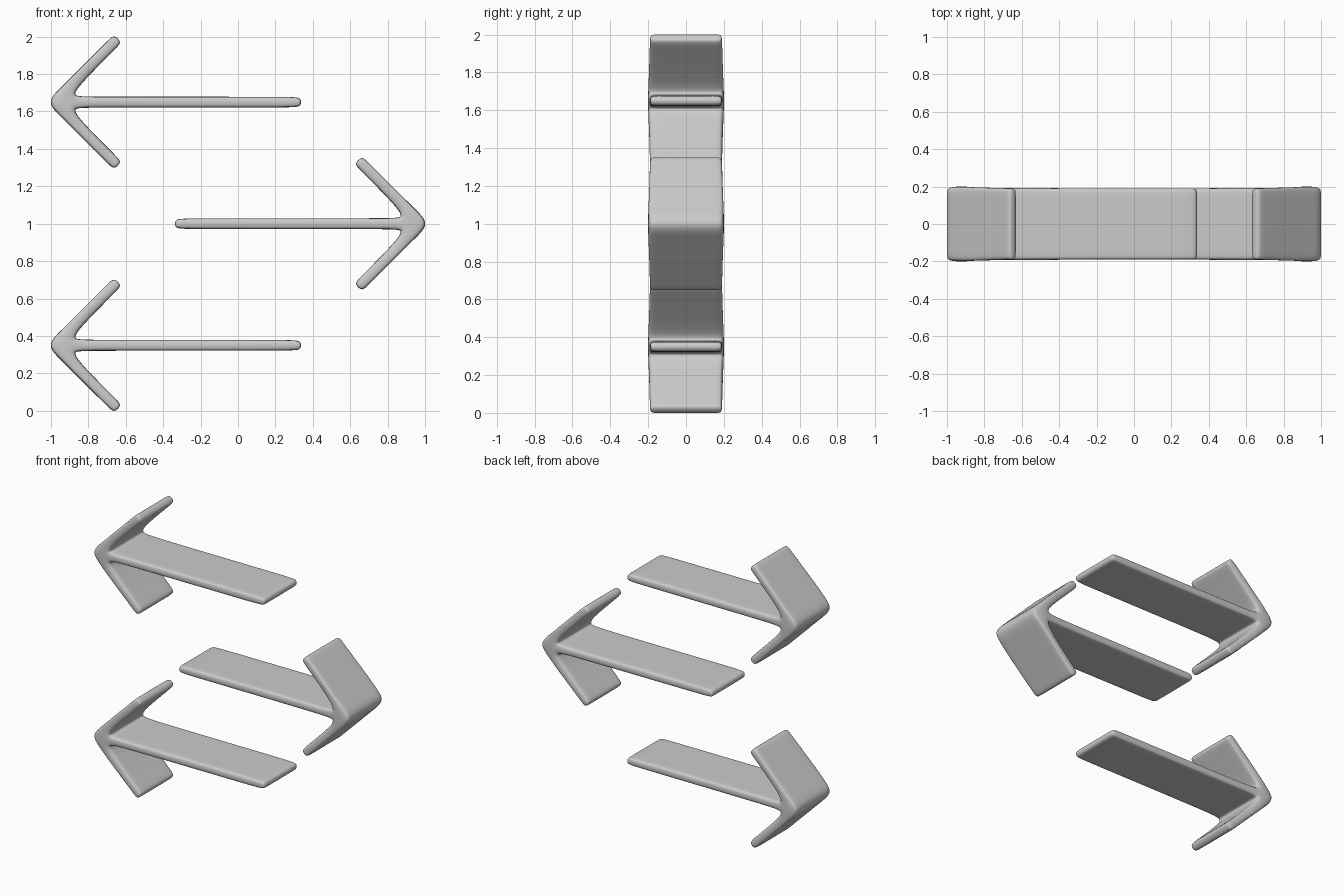
import bpy
import bmesh
from math import pi

cube = bpy.data.objects.get("Cube")
if cube:
    bpy.data.objects.remove(cube, do_unlink=True)

# One plain grey for everything
GREY = (0.6, 0.6, 0.6, 1.0)
grey = bpy.data.materials.new("plain grey")
grey.use_nodes = True
grey.diffuse_color = GREY
grey.node_tree.nodes["Principled BSDF"].inputs["Base Color"].default_value = GREY

# Upper half of the arrow outline (x, z): barb, then shaft
TIP = (-1.028, 0.0)
UPPER = [
    (-0.945, 0.08), (-0.8775, 0.1475), (-0.692, 0.333), (-0.6625, 0.362),   # outer barb edge
    (-0.6205, 0.32), (-0.649, 0.291), (-0.835, 0.105),                      # inner barb edge
    (-0.89, 0.03), (-0.82, 0.029), (0.28, 0.029), (0.34, 0.027),            # shaft
]
OUTLINE = [TIP] + UPPER + [(x, -z) for x, z in reversed(UPPER)]
COUNT = len(OUTLINE)

# Quad cells that fill the outline
BARB = [(1, 2, 7, 8), (2, 3, 6, 7), (3, 4, 5, 6)]
SHAFT = [(8, 9, 14, 15), (9, 10, 13, 14), (10, 11, 12, 13)]
HUB = [(0, 1, 8, 15, 22)]
CELLS = HUB + BARB + [tuple(COUNT - k for k in c) for c in BARB] + SHAFT

LEVELS = (-0.192, -0.16, 0.16, 0.192)
FLARED = {0, 1, 2, 8, 15, 21, 22}   # the head swells slightly in depth


def arrow_mesh():
    """Extrude the outline through the depth levels as a cage for subdivision."""
    bm = bmesh.new()
    rings = []
    for y in LEVELS:
        rings.append([bm.verts.new((x, y * (1.05 if k in FLARED else 1.0), z))
                      for k, (x, z) in enumerate(OUTLINE)])
    for ring in (rings[0], rings[-1]):
        for cell in CELLS:
            bm.faces.new([ring[k] for k in cell])
    for a, b in zip(rings, rings[1:]):
        for k in range(COUNT):
            n = (k + 1) % COUNT
            bm.faces.new((a[k], a[n], b[n], b[k]))
    bmesh.ops.recalc_face_normals(bm, faces=bm.faces[:])
    for f in bm.faces:
        f.smooth = True
    mesh = bpy.data.meshes.new("arrow")
    bm.to_mesh(mesh)
    bm.free()
    mesh.materials.append(grey)
    return mesh


# Three stacked arrows, the middle one turned round
mesh = arrow_mesh()
for name, height, turn in (("lower_arrow", 0.35, 0),
                           ("middle_arrow", 1.0, pi),
                           ("upper_arrow", 1.65, 0)):
    arrow = bpy.data.objects.new(name, mesh)
    arrow.location.z = height
    arrow.rotation_euler.z = turn
    bpy.context.collection.objects.link(arrow)
    sub = arrow.modifiers.new("rounding", 'SUBSURF')
    sub.levels = sub.render_levels = 3
